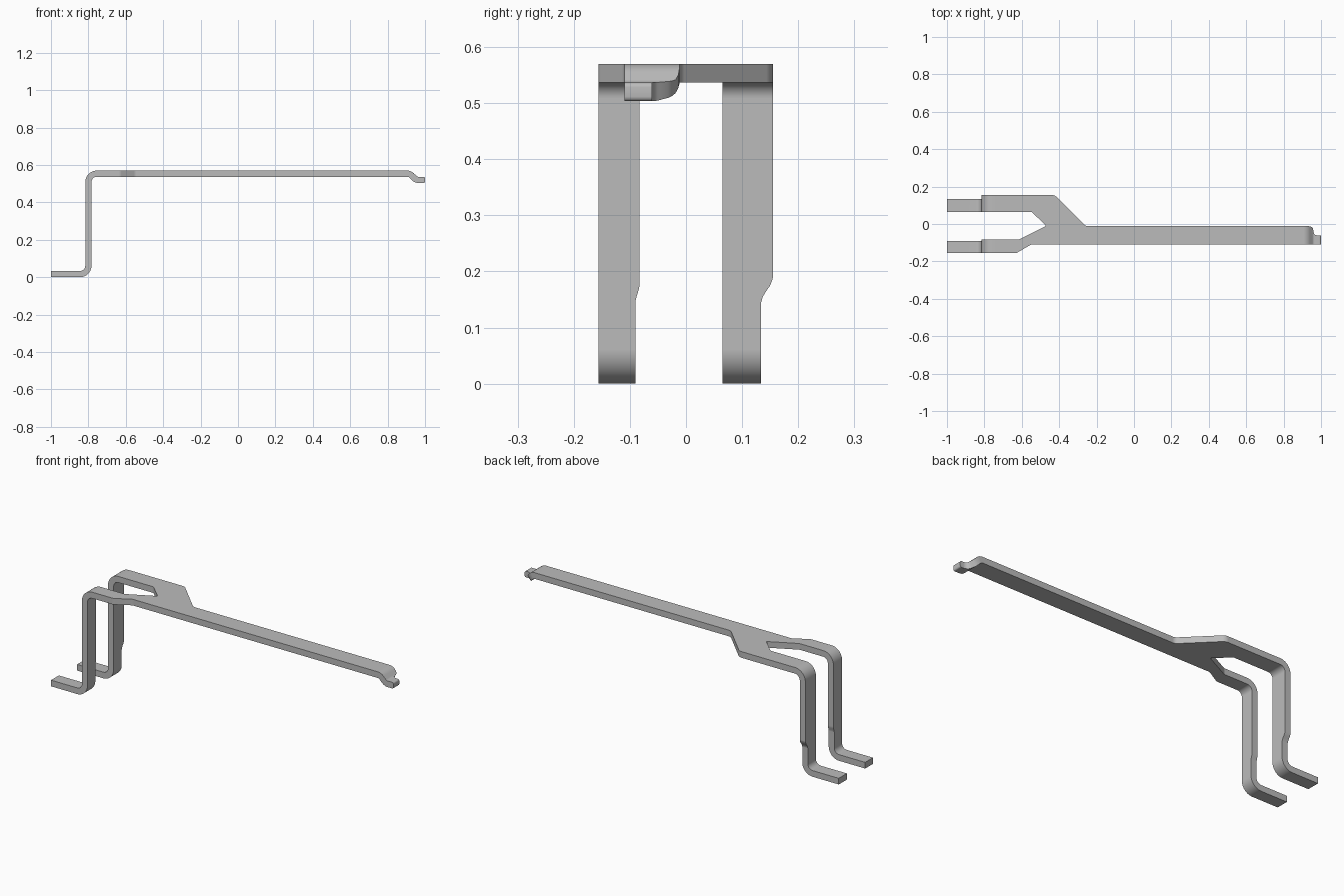
import bpy, bmesh, math
from mathutils import Vector

cube = bpy.data.objects.get("Cube")
if cube:
    bpy.data.objects.remove(cube, do_unlink=True)

HALF = 0.0165                 # half the sheet thickness
LOW, HIGH = HALF, 0.5535      # centre heights of feet and arm
SEAM, ARM_END = -0.74, 0.89   # where the flat plate meets legs and tip
bm = bmesh.new()


def arc(cx, cz, r, a0, a1, n=10):
    angles = [math.radians(a0 + (a1 - a0) * i / n) for i in range(n + 1)]
    return [(cx + r * math.cos(a), cz + r * math.sin(a)) for a in angles]


def interp(table, t):
    if t <= table[0][0]:
        return table[0][1]
    for (t0, v0), (t1, v1) in zip(table, table[1:]):
        if t <= t1:
            return v0 + (v1 - v0) * (t - t0) / (t1 - t0)
    return table[-1][1]


def fillet(corners, n=6):
    """Round each (x, y, radius) corner of a closed outline."""
    out = []
    for i, (x, y, r) in enumerate(corners):
        p = Vector((x, y))
        if r == 0:
            out.append(p)
            continue
        a = (Vector(corners[i - 1][:2]) - p).normalized()
        b = (Vector(corners[(i + 1) % len(corners)][:2]) - p).normalized()
        half = a.angle(b) / 2
        centre = p + (a + b).normalized() * (r / math.sin(half))
        start = p + a * (r / math.tan(half)) - centre
        end = p + b * (r / math.tan(half)) - centre
        for k in range(n + 1):
            out.append(centre + start.lerp(end, k / n).normalized() * r)
    return out


def strip(path, near, far, thick=lambda x: HALF):
    """Sweep a flat bar along an x-z path, capped only at its first point."""
    pts = [Vector(p) for p in path]
    rings = []
    for i, p in enumerate(pts):
        d0 = (p - pts[i - 1]).normalized() if i else (pts[1] - p).normalized()
        d1 = (pts[i + 1] - p).normalized() if i + 1 < len(pts) else d0
        d = (d0 + d1).normalized()
        n = Vector((-d.y, d.x)) * (thick(p.x) / d.dot(d1))
        u, v = p + n, p - n
        y0, y1 = near(p), far(p)
        rings.append([bm.verts.new(c) for c in (
            (u.x, y0, u.y), (u.x, y1, u.y), (v.x, y1, v.y), (v.x, y0, v.y))])
    bm.faces.new(rings[0])
    for a, b in zip(rings, rings[1:]):
        for k in range(4):
            j = (k + 1) % 4
            bm.faces.new((a[k], a[j], b[j], b[k]))


# Flat forked plate with the long arm
outline = fillet([
    (SEAM, -.156, 0), (-.63, -.156, .03), (-.55, -.11, .03),
    (ARM_END, -.11, 0), (ARM_END, -.012, 0), (-.257, -.012, .03),
    (-.424, .155, .04), (SEAM, .155, 0), (SEAM, .065, 0),
    (-.547, .065, .02), (-.47, -.01, .004), (-.615, -.083, .03),
    (SEAM, -.083, 0)])
top = [bm.verts.new((p.x, p.y, HIGH + HALF)) for p in outline]
bottom = [bm.verts.new((p.x, p.y, HIGH - HALF)) for p in outline]
bm.faces.new(top)
bm.faces.new(bottom[::-1])
for i in range(len(top)):
    j = (i + 1) % len(top)
    ends = (top[i].co.x, top[j].co.x)
    if not any(all(abs(x - s) < 1e-5 for x in ends) for s in (SEAM, ARM_END)):
        bm.faces.new((top[i], bottom[i], bottom[j], top[j]))

# Two bent legs with feet, each a little narrower near the bottom
R = 0.045
leg_path = [(-1, LOW)] + arc(-.8 - R, LOW + R, R, -90, 0)
leg_path += [(-.8, .145 + .005 * k) for k in range(10)]
leg_path += arc(-.8 + R, HIGH - R, R, 180, 90) + [(SEAM, HIGH)]
front_inner = [(.145, -.09), (.15, -.0895), (.17, -.0835), (.175, -.083)]
back_outer = [(.145, .134), (.155, .137), (.165, .143), (.175, .15),
              (.185, .154), (.19, .155)]
strip(leg_path, lambda p: -.156, lambda p: interp(front_inner, p.y))
strip(leg_path, lambda p: .065, lambda p: interp(back_outer, p.y))

# Stepped tip that narrows to a small rounded tab
B = 0.033
tip_path = [(ARM_END, HIGH)] + arc(.905, HIGH - B, B, 90, 45, 6)
tip_path += [(.933, .5391), (.938, .5343)] + arc(.966, .52 + B, B, 225, 270, 8)
tip_path += [(x, .52) for x in (.97, .975, .98, .992, .9955, .998, 1)]
tip_side = [(.925, -.012), (.935, -.014), (.943, -.019), (.949, -.028),
            (.954, -.042), (.96, -.052), (.968, -.058), (.978, -.061)]
tip_thick = [(.992, HALF), (.9955, .0155), (.998, .013), (1, .0085)]
strip(tip_path[::-1], lambda p: -.11, lambda p: interp(tip_side, p.x),
      lambda x: interp(tip_thick, x))

# Weld the pieces into one bent sheet
bmesh.ops.remove_doubles(bm, verts=bm.verts[:], dist=1e-4)
bmesh.ops.recalc_face_normals(bm, faces=bm.faces[:])
mesh = bpy.data.meshes.new("bent_bracket")
bm.to_mesh(mesh)
bm.free()
bracket = bpy.data.objects.new("bent_bracket", mesh)
bpy.context.collection.objects.link(bracket)

grey = bpy.data.materials.new("plain_grey")
grey.use_nodes = True
colour = (.5, .5, .5, 1)
grey.diffuse_color = colour
grey.node_tree.nodes["Principled BSDF"].inputs["Base Color"].default_value = colour
mesh.materials.append(grey)

bpy.ops.object.select_all(action='DESELECT')
bracket.select_set(True)
bpy.context.view_layer.objects.active = bracket
bpy.ops.object.shade_smooth_by_angle(angle=math.radians(30))
weighted = bracket.modifiers.new("even_shading", 'WEIGHTED_NORMAL')
weighted.keep_sharp = True
